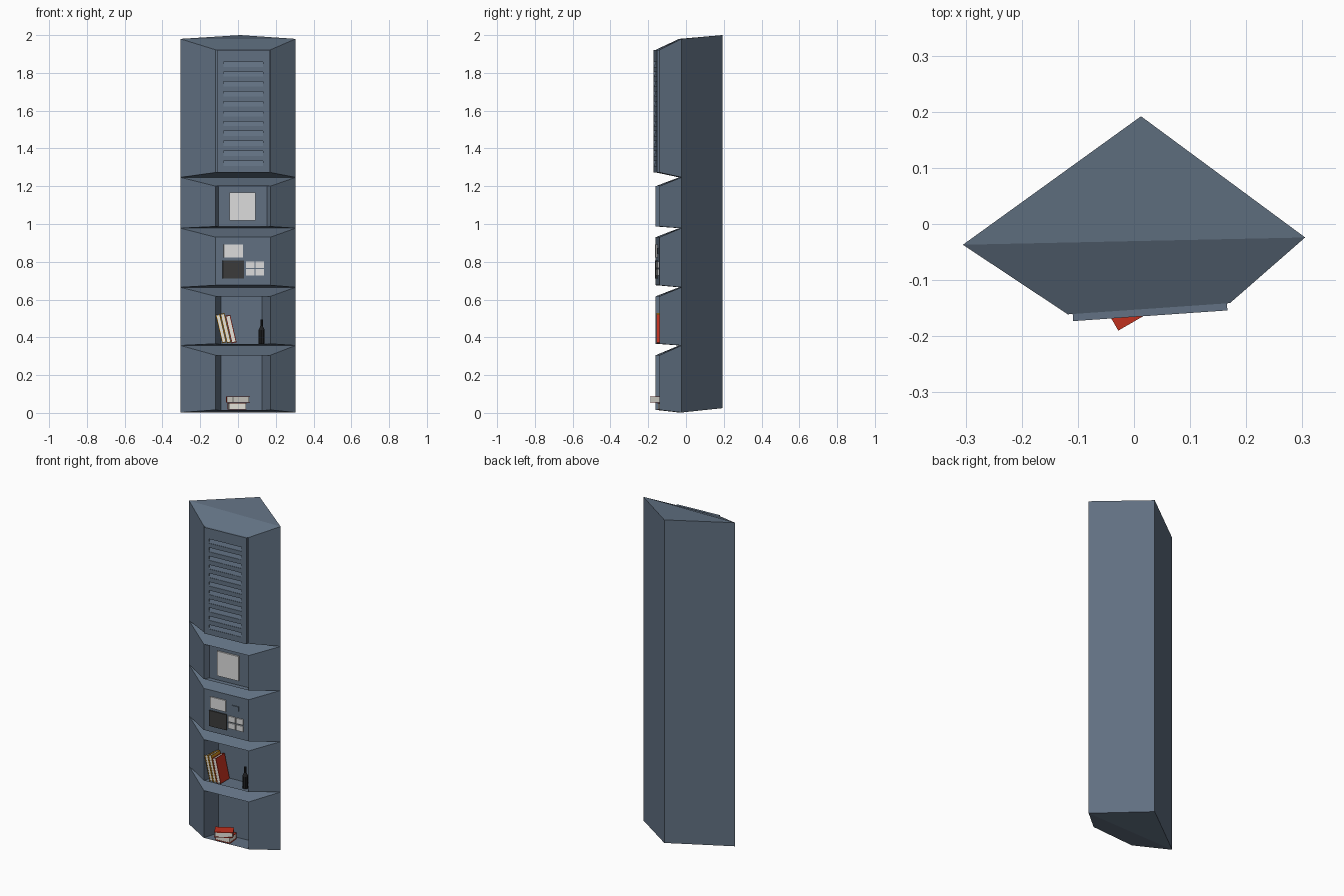
import bpy, bmesh, math
from mathutils import Matrix, Vector

if "Cube" in bpy.data.objects:
    bpy.data.objects.remove(bpy.data.objects["Cube"])


def material(name, rgb):
    m = bpy.data.materials.new(name)
    m.diffuse_color = (*[(c / 255) ** 2.2 for c in rgb], 1)
    m.use_nodes = True
    m.node_tree.nodes["Principled BSDF"].inputs["Base Color"].default_value = m.diffuse_color
    return m


SLATE = material("slate_blue", (98, 113, 130))
LIGHT = material("light_grey", (222, 222, 222))
DARK = material("charcoal", (62, 62, 62))
BLACK = material("near_black", (35, 36, 38))
RED = material("book_red", (190, 52, 36))
YELLOW = material("book_yellow", (205, 140, 35))
PAPER = material("paper_cream", (235, 232, 222))


def finish(name, bm, mat):
    bmesh.ops.remove_doubles(bm, verts=bm.verts, dist=1e-5)
    me = bpy.data.meshes.new(name)
    bm.to_mesh(me)
    bm.free()
    me.materials.append(mat)
    ob = bpy.data.objects.new(name, me)
    bpy.context.collection.objects.link(ob)
    return ob


def add_box(bm, lo, hi, mx=Matrix()):
    lo, hi = Vector(lo), Vector(hi)
    scale = Matrix.Diagonal((*(hi - lo), 1))
    bmesh.ops.create_cube(bm, size=1, matrix=mx @ Matrix.Translation((lo + hi) / 2) @ scale)


def box(name, lo, hi, mat, mx=Matrix()):
    bm = bmesh.new()
    add_box(bm, lo, hi, mx)
    return finish(name, bm, mat)


# plan corners: side edges, back corner, front face, deep recess back, shallow recess back
L, R, B = (-0.305, -0.037), (0.305, -0.024), (0.0125, 0.192)
FL, FR = (-0.118, -0.161), (0.171, -0.141)
DEEP = ((-0.09, -0.058), (0.127, -0.043))
SHALLOW = ((-0.102, -0.130), (0.153, -0.112))
# frame lying on the front face: x along it, -y outward
ANGLE = math.atan2(FR[1] - FL[1], FR[0] - FL[0])
FRONT = Matrix.Translation((0, -0.1528, 0)) @ Matrix.Rotation(ANGLE, 4, 'Z')

# cabinet shell: rear corner prism with five tapered front bays
bm = bmesh.new()


def face(*pts):
    bm.faces.new([bm.verts.new(p) for p in pts])


def at(p, z):
    return (p[0], p[1], z)


Z0, Z1 = 0.002, 1.98
BACK0, BACK1 = 0.025, 2.0
face(at(R, Z0), at(B, BACK0), at(B, BACK1), at(R, Z1))
face(at(B, BACK0), at(L, Z0), at(L, Z1), at(B, BACK1))
face(at(L, Z1), at(R, Z1), at(B, BACK1))
face(at(R, Z0), at(L, Z0), at(B, BACK0))
# (edge bottom, front bottom, front top, edge top, recess)
BAYS = [(Z0, 0.016, 0.305, 0.357, DEEP),
        (0.357, 0.366, 0.617, 0.665, DEEP),
        (0.665, 0.676, 0.93, 0.978, None),
        (0.978, 0.987, 1.20, 1.247, SHALLOW),
        (1.247, 1.273, 1.922, Z1, None)]
for e0, f0, f1, e1, recess in BAYS:
    face(at(L, e0), at(FL, f0), at(FL, f1), at(L, e1))
    face(at(FR, f0), at(R, e0), at(R, e1), at(FR, f1))
    face(at(FL, f1), at(FR, f1), at(R, e1), at(L, e1))
    face(at(L, e0), at(R, e0), at(FR, f0), at(FL, f0))
    if recess:
        a, b = recess
        face(at(FL, f0), at(a, f0), at(a, f1), at(FL, f1))
        face(at(a, f0), at(b, f0), at(b, f1), at(a, f1))
        face(at(b, f0), at(FR, f0), at(FR, f1), at(b, f1))
        face(at(FL, f0), at(FR, f0), at(b, f0), at(a, f0))
        face(at(a, f1), at(b, f1), at(FR, f1), at(FL, f1))
    else:
        face(at(FL, f0), at(FR, f0), at(FR, f1), at(FL, f1))
finish("cabinet_shell", bm, SLATE)

# vent panel: frame bars with eleven sloped slots
bm = bmesh.new()
T, S0, S1, H = 0.0127, -0.079, 0.132, 0.013
add_box(bm, (-0.1095, -T, 1.273), (S0, 0, 1.922), FRONT)
add_box(bm, (S1, -T, 1.273), (0.166, 0, 1.922), FRONT)
slots = [1.321 + i * 0.0524 for i in range(11)]
edges = [1.273] + [z + s * H for z in slots for s in (-1, 1)] + [1.922]
for z0, z1 in zip(edges[::2], edges[1::2]):
    add_box(bm, (S0, -T, z0), (S1, 0, z1), FRONT)
finish("vent_panel", bm, SLATE)
bm = bmesh.new()
for z in slots:
    pts = [(S0, -0.010, z - H), (S1, -0.010, z - H), (S1, -0.001, z + H), (S0, -0.001, z + H)]
    face(*[FRONT @ Vector(p) for p in pts])
finish("vent_louvers", bm, SLATE)

# notice plate on the back of the shallow recess
box("notice_plate", (-0.044, 0.018, 1.018), (0.094, 0.0275, 1.168), LIGHT, FRONT)

# control bay fittings
box("screen_plate", (-0.076, -0.007, 0.823), (0.026, 0, 0.892), LIGHT, FRONT)
box("speaker_plate", (-0.081, -0.007, 0.712), (0.032, 0, 0.807), DARK, FRONT)
box("card_slot", (0.066, -0.006, 0.842), (0.108, 0, 0.872), SLATE, FRONT)
for i, x in enumerate((0.042, 0.092)):
    for j, z in enumerate((0.727, 0.768)):
        box(f"button_{i}{j}", (x, -0.007, z), (x + 0.046, 0, z + 0.034), LIGHT, FRONT)


def book(name, w, d, t, cover, mx):
    """Lying book: spine along the back edge, pages showing on three sides."""
    c = 0.004
    bm = bmesh.new()
    add_box(bm, (0, 0, 0), (w, d, c), mx)
    add_box(bm, (0, 0, t - c), (w, d, t), mx)
    add_box(bm, (0, d - c, c), (w, d, t - c), mx)
    finish(name + "_cover", bm, cover)
    box(name + "_pages", (0.003, 0.002, c), (w - 0.003, d - c, t - c), PAPER, mx)


def turned(loc, deg, axis='Z'):
    return Matrix.Translation(loc) @ Matrix.Rotation(math.radians(deg), 4, axis)


# stacked books in the bottom bay
book("lower_book", 0.095, 0.075, 0.036, RED, turned((-0.05, -0.150, 0.017), 5))
book("upper_book", 0.105, 0.07, 0.033, RED, turned((-0.028, -0.19, 0.054), 30))

# leaning books in the second bay (stood on edge, tops tilted left)
for name, x, h, t, col in (("left_book", -0.083, 0.155, 0.022, YELLOW),
                           ("middle_book", -0.058, 0.16, 0.022, YELLOW),
                           ("right_book", -0.033, 0.15, 0.026, RED)):
    stand = Matrix.Rotation(math.radians(-90), 4, 'Y') @ Matrix.Translation((0, 0, -t))
    book(name, h, 0.085, t, col, turned((x, -0.155, 0.368), -13, 'Y') @ stand)

# small dark bottle
bm = bmesh.new()
for r0, r1, z0, z1 in ((0.016, 0.016, 0.366, 0.44), (0.016, 0.007, 0.44, 0.46), (0.007, 0.007, 0.46, 0.495)):
    bmesh.ops.create_cone(bm, cap_ends=True, segments=10, radius1=r0, radius2=r1, depth=z1 - z0,
                          matrix=Matrix.Translation((0.125, -0.108, (z0 + z1) / 2)))
finish("bottle", bm, BLACK)
